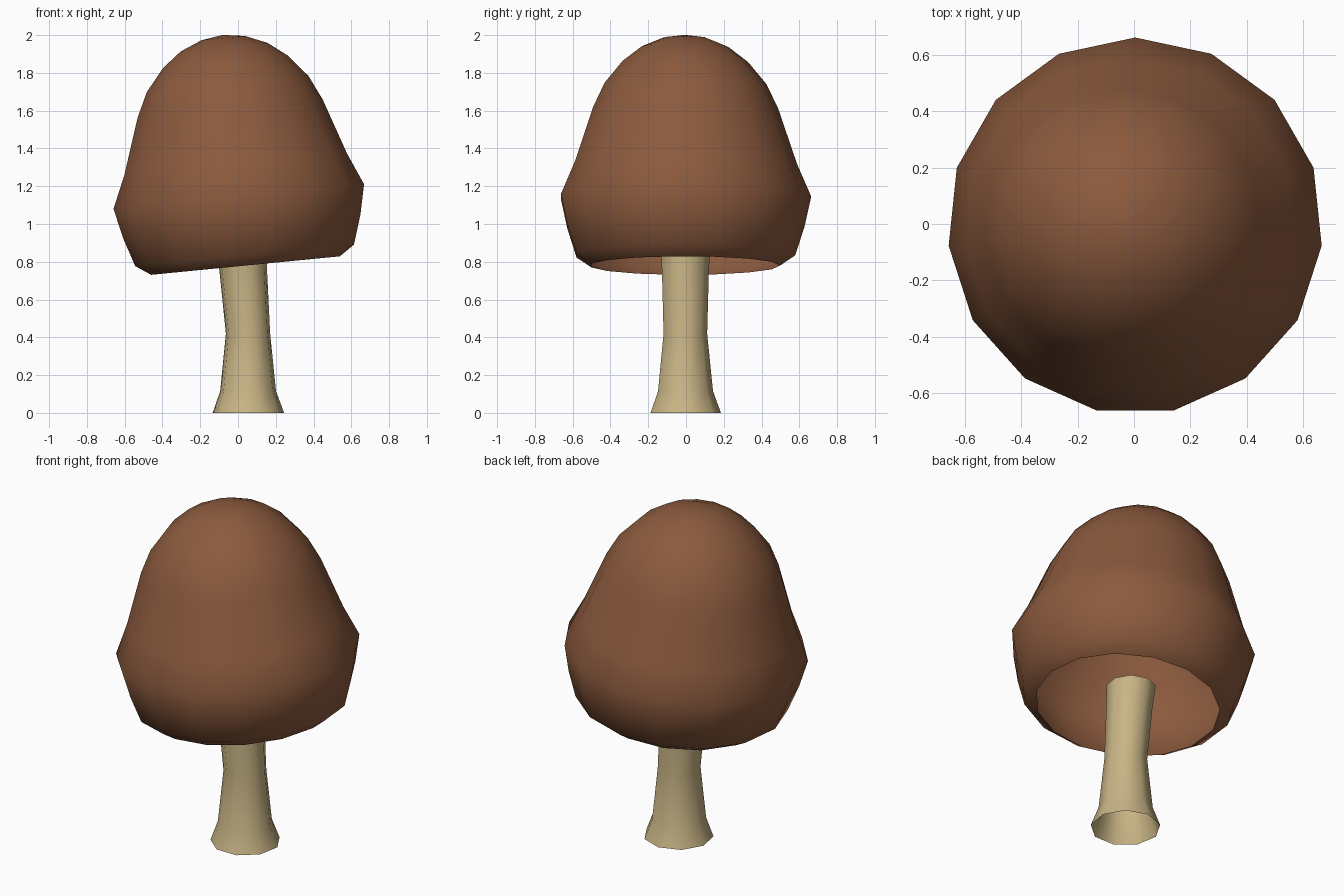
import bpy, bmesh, math
from mathutils import Matrix, Vector

if "Cube" in bpy.data.objects:
    bpy.data.objects.remove(bpy.data.objects["Cube"])


def material(name, rgb):
    m = bpy.data.materials.new(name)
    m.diffuse_color = (*rgb, 1)
    m.use_nodes = True
    m.node_tree.nodes["Principled BSDF"].inputs["Base Color"].default_value = m.diffuse_color
    return m


def lathe(name, sides, rings, mat, matrix, apex=None):
    """Open shell from rings of (radius, height, x offset), first vertex at +y."""
    bm = bmesh.new()
    loops = []
    for r, h, ox in rings:
        loop = []
        for i in range(sides):
            a = math.pi / 2 + math.tau * i / sides
            loop.append(bm.verts.new((ox + r * math.cos(a), r * math.sin(a), h)))
        loops.append(loop)
    for low, high in zip(loops, loops[1:]):
        for i in range(sides):
            j = (i + 1) % sides
            bm.faces.new((low[i], low[j], high[j], high[i]))
    if apex is not None:
        tip = bm.verts.new((0, 0, apex))
        for i in range(sides):
            bm.faces.new((loops[-1][i], loops[-1][(i + 1) % sides], tip))
    for f in bm.faces:
        f.smooth = True
    bm.transform(matrix)
    me = bpy.data.meshes.new(name)
    bm.to_mesh(me)
    bm.free()
    me.materials.append(mat)
    ob = bpy.data.objects.new(name, me)
    bpy.context.collection.objects.link(ob)
    return ob


brown = material("cap brown", (0.258, 0.102, 0.047))
cream = material("stem cream", (0.578, 0.456, 0.235))
Y = -0.007  # both parts share this centre line

# Stem: open tube, flared at the foot, leaning slightly at the top
lathe("stem", 9,
      [(0.192, 0, 0.055), (0.15, 0.115, 0.0535), (0.119, 0.42, 0.053),
       (0.128, 0.75, 0.028), (0.137, 0.9, 0.015)],
      cream, Matrix.Translation((0, Y, 0)))

# Cap: hollow bell, open below and tilted up on the right
profile = [(0.505, 0), (0.585, 0.054), (0.635, 0.209), (0.67, 0.367),
           (0.595, 0.54), (0.495, 0.835), (0.433, 0.965), (0.335, 1.083),
           (0.232, 1.162), (0.116, 1.21)]
tilt = Matrix.Translation((0.04, Y, 0.78)) @ Matrix.Rotation(math.radians(-5.6), 4, 'Y')
lathe("cap", 15, [(r, h, 0) for r, h in profile], brown, tilt, apex=1.227)
